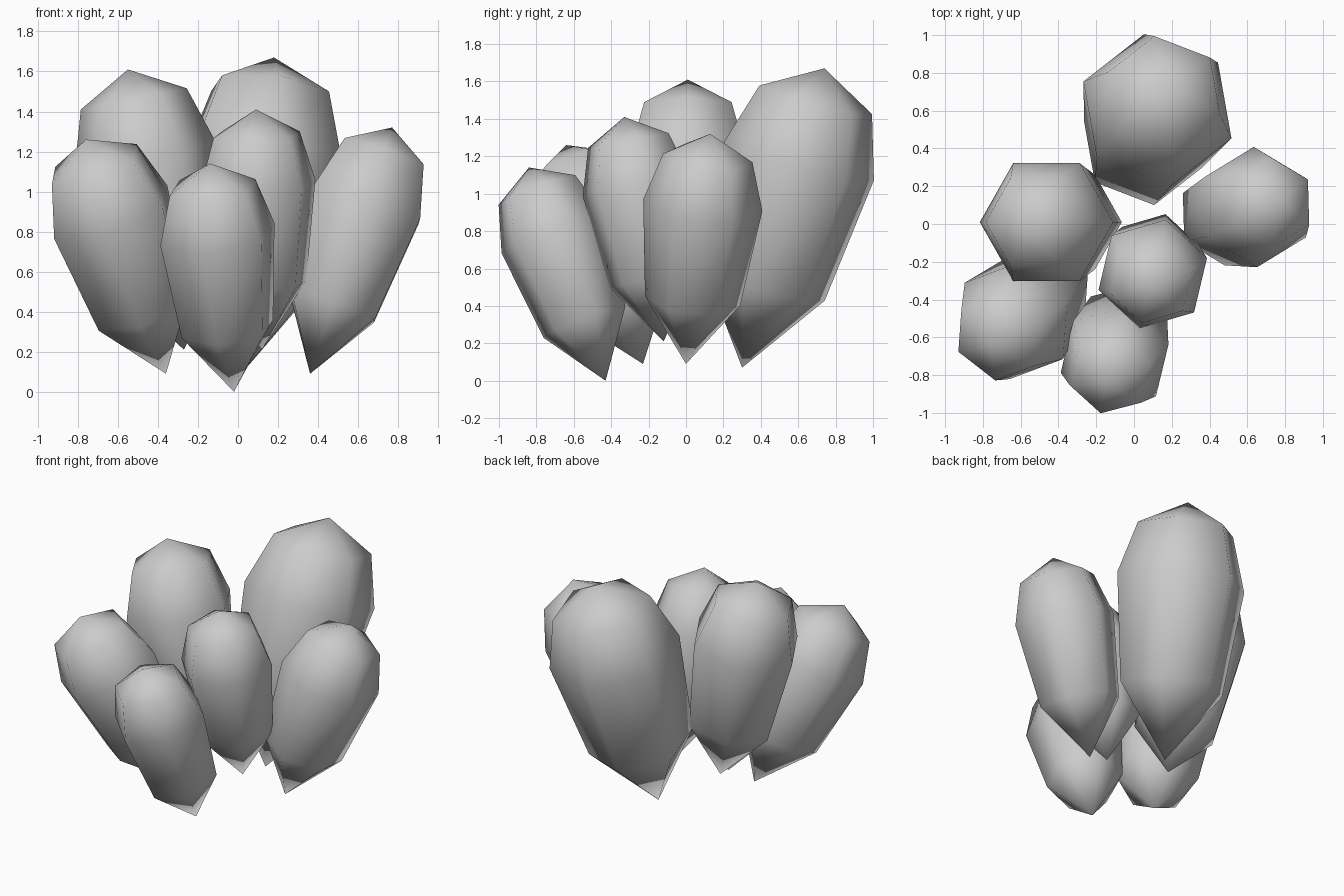
import bpy
import bmesh
from math import cos, sin, radians, pi
from mathutils import Vector

cube = bpy.data.objects.get("Cube")
if cube:
    bpy.data.objects.remove(cube, do_unlink=True)

# Single flat colour
grey = bpy.data.materials.new("grey")
grey.use_nodes = True
colour = (0.6, 0.6, 0.6, 1.0)
grey.diffuse_color = colour
grey.node_tree.nodes["Principled BSDF"].inputs["Base Color"].default_value = colour

SIDES = 6
# (position along the axis, radius relative to the widest ring)
PROFILE = [(0.275, 0.80), (0.69, 1.0), (0.895, 0.75)]


def make_pod(name, base, tip, radius, turn):
    """Six-sided pod from a pointed base to a blunt tip; turn is a corner's heading."""
    base, tip = Vector(base), Vector(tip)
    axis = (tip - base).normalized()
    heading = Vector((cos(radians(turn)), sin(radians(turn)), 0))
    u = (heading - axis * heading.dot(axis)).normalized()
    v = axis.cross(u)

    bm = bmesh.new()
    rings = []
    for t, scale in PROFILE:
        centre = base.lerp(tip, t)
        rings.append([bm.verts.new(centre + radius * scale * (u * cos(a) + v * sin(a)))
                      for a in (2 * pi * i / SIDES for i in range(SIDES))])
    bottom, top = bm.verts.new(base), bm.verts.new(tip)
    for i in range(SIDES):
        j = (i + 1) % SIDES
        bm.faces.new((bottom, rings[0][j], rings[0][i]))
        for low, high in zip(rings, rings[1:]):
            bm.faces.new((low[i], low[j], high[j], high[i]))
        bm.faces.new((rings[-1][i], rings[-1][j], top))
    for face in bm.faces:
        face.smooth = True
    bm.normal_update()

    mesh = bpy.data.meshes.new(name)
    bm.to_mesh(mesh)
    bm.free()
    mesh.materials.append(grey)
    bpy.context.scene.collection.objects.link(bpy.data.objects.new(name, mesh))


# Cluster of pods fanning outward: base point, tip point, radius, corner heading
make_pod("front_right_pod", (-0.36, -0.23, 0.09), (-0.76, -0.64, 1.26), 0.33, 25)
make_pod("back_right_pod", (-0.27, 0.01, 0.21), (-0.55, 0.01, 1.61), 0.36, 0)
make_pod("centre_pod", (0.12, -0.12, 0.21), (0.09, -0.33, 1.41), 0.30, 17)
make_pod("large_back_pod", (0.0, 0.30, 0.07), (0.18, 0.74, 1.67), 0.42, 40)
make_pod("left_pod", (0.36, 0.0, 0.09), (0.77, 0.13, 1.32), 0.32, 30)
make_pod("front_pod", (-0.02, -0.43, 0.0), (-0.14, -0.84, 1.14), 0.30, 18)
